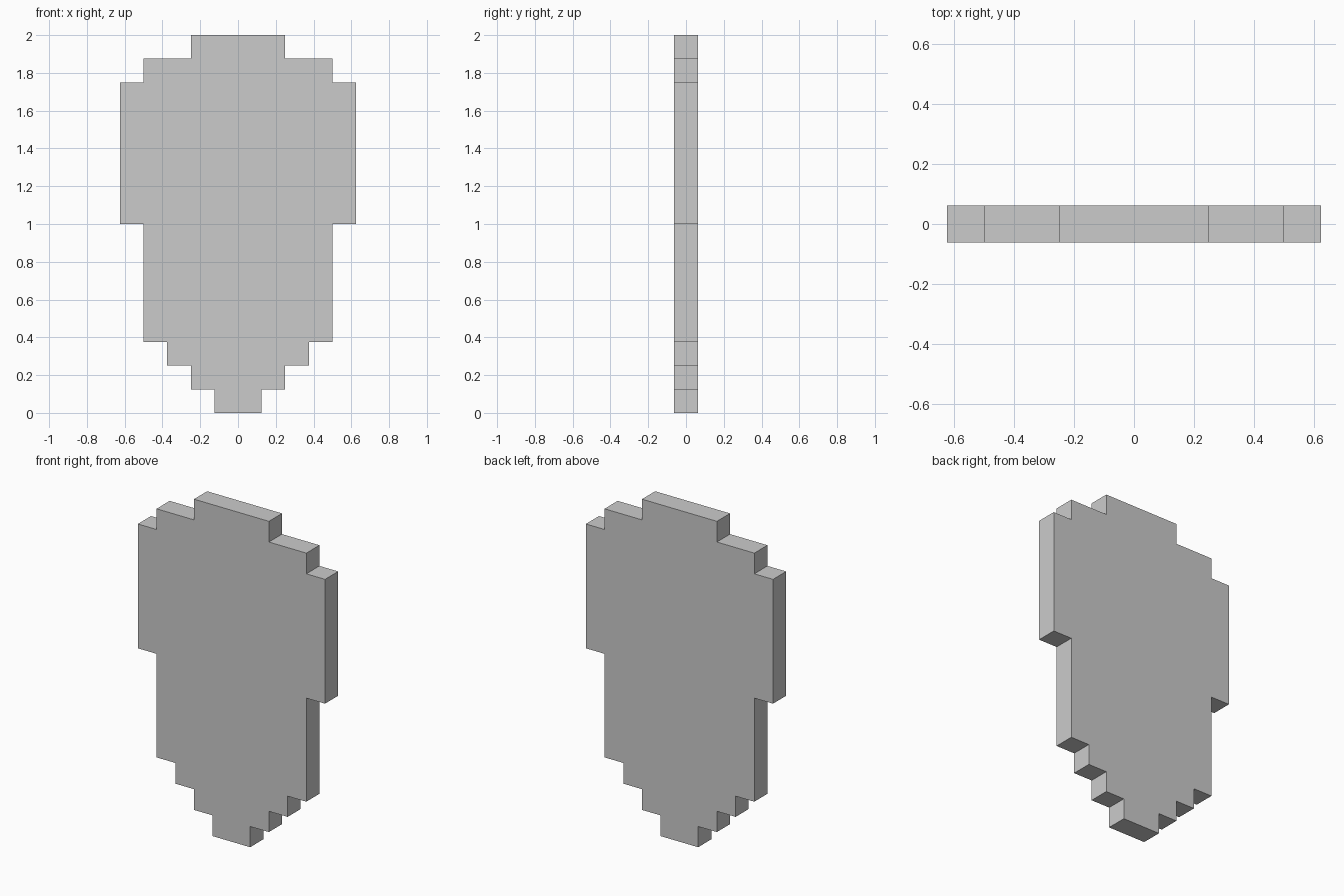
import bpy
import bmesh
from mathutils import Vector

if "Cube" in bpy.data.objects:
    bpy.data.objects.remove(bpy.data.objects["Cube"])

UNIT = 0.125  # size of one step of the outline

# Stepped outline, bottom to top: (half width, top height) in steps
ROWS = [(1, 1), (2, 2), (3, 3), (4, 8), (5, 14), (4, 15), (2, 16)]

# Right-hand edge of the outline, then mirrored for the left
right = []
bottom = 0
for half_width, top in ROWS:
    right += [(half_width, bottom), (half_width, top)]
    bottom = top
outline = right + [(-x, z) for x, z in reversed(right)]

# Flat plate: front face extruded to its thickness
bm = bmesh.new()
verts = [bm.verts.new((x * UNIT, -UNIT / 2, z * UNIT)) for x, z in outline]
face = bm.faces.new(verts)
result = bmesh.ops.extrude_face_region(bm, geom=[face])
moved = [g for g in result["geom"] if isinstance(g, bmesh.types.BMVert)]
bmesh.ops.translate(bm, verts=moved, vec=Vector((0, UNIT, 0)))
bmesh.ops.recalc_face_normals(bm, faces=bm.faces)

mesh = bpy.data.meshes.new("shield_plate")
bm.to_mesh(mesh)
bm.free()
plate = bpy.data.objects.new("shield_plate", mesh)
bpy.context.collection.objects.link(plate)
